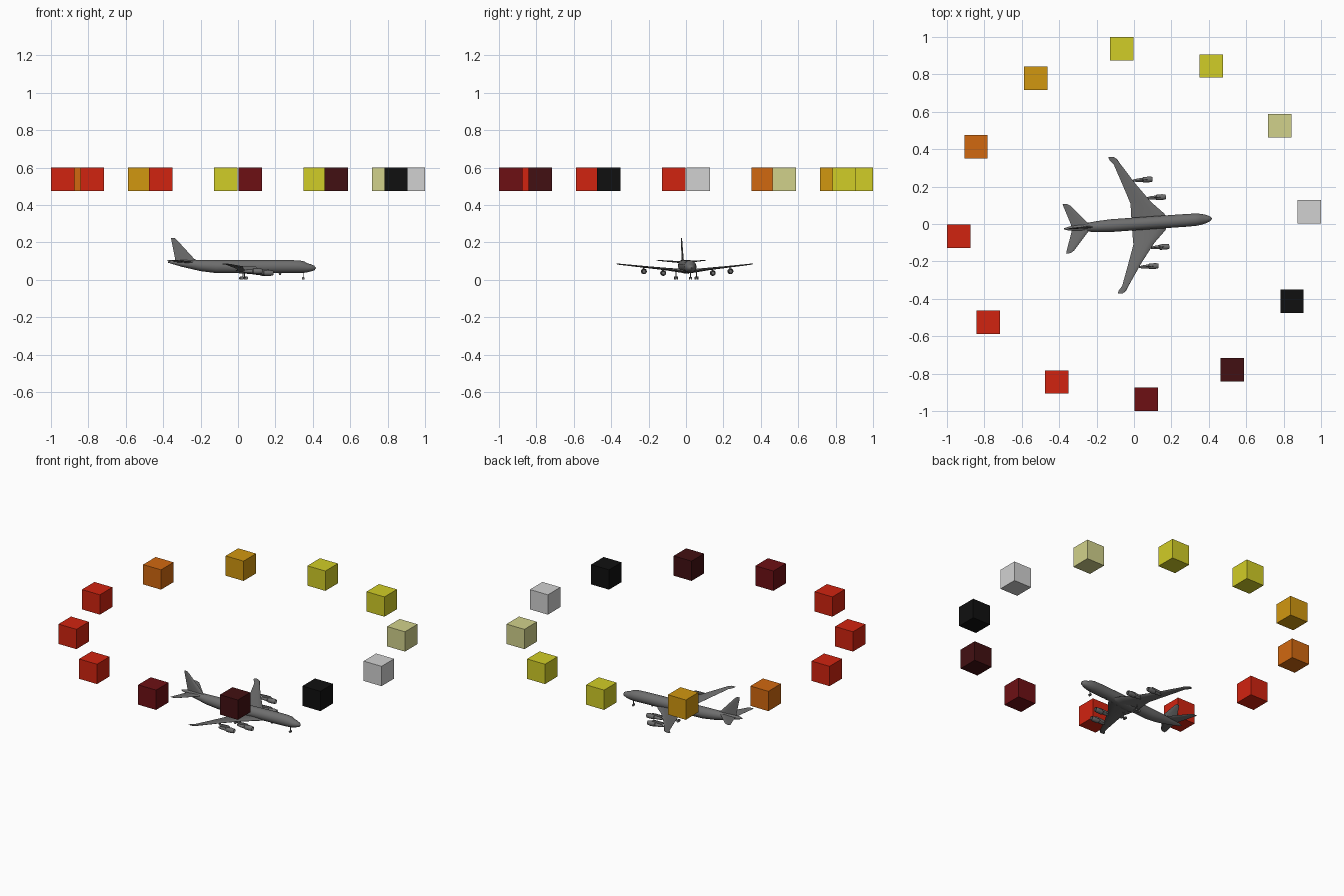
import bpy, bmesh, math
from mathutils import Matrix, Vector

default = bpy.data.objects.get("Cube")
if default:
    bpy.data.objects.remove(default)

HEADING = math.radians(4)


def material(name, r, g, b):
    m = bpy.data.materials.new(name)
    m.use_nodes = True
    m.diffuse_color = (r, g, b, 1)
    m.node_tree.nodes["Principled BSDF"].inputs["Base Color"].default_value = (r, g, b, 1)
    return m


white = material("white", .64, .64, .64)
pale = material("pale yellow", .64, .64, .26)
yellow = material("yellow", .64, .61, .02)
amber = material("amber", .64, .31, .005)
orange = material("orange", .64, .14, .005)
red = material("red", .64, .017, .005)
dark_red = material("dark red", .155, .005, .007)
maroon = material("maroon", .055, .005, .006)
black = material("black", .005, .005, .005)
grey = material("aircraft grey", .155, .155, .155)


def finish(name, bm, mat, turn=HEADING, angle=35):
    bmesh.ops.recalc_face_normals(bm, faces=bm.faces)
    mesh = bpy.data.meshes.new(name)
    bm.to_mesh(mesh)
    bm.free()
    mesh.materials.append(mat)
    ob = bpy.data.objects.new(name, mesh)
    bpy.context.collection.objects.link(ob)
    ob.rotation_euler.z = turn
    if angle:
        bpy.ops.object.select_all(action="DESELECT")
        ob.select_set(True)
        bpy.context.view_layer.objects.active = ob
        bpy.ops.object.shade_smooth_by_angle(angle=math.radians(angle))
    return ob


def loft(bm, rings):
    """Skin a row of point rings and cap both ends."""
    rows = [[bm.verts.new(p) for p in ring] for ring in rings]
    n = len(rows[0])
    for a, b in zip(rows, rows[1:]):
        for i in range(n):
            j = (i + 1) % n
            bm.faces.new((a[i], a[j], b[j], b[i]))
    bm.faces.new(rows[0])
    bm.faces.new(rows[-1])


def oval(x, y, z, ry, rz, n=20):
    turns = [2 * math.pi * i / n for i in range(n)]
    return [(x, y + ry * math.cos(t), z + rz * math.sin(t)) for t in turns]


# Chord position and half thickness around an aerofoil
FOIL = [(0, 0), (.06, .6), (.3, 1), (.65, .6), (1, .04),
        (1, -.04), (.65, -.6), (.3, -1), (.06, -.6)]


def foil(lead, trail, span, height, half, upright=False):
    ring = []
    for c, t in FOIL:
        x = lead + (trail - lead) * c
        ring.append((x, t * half, height) if upright else (x, span, height + t * half))
    return ring


def cylinder(bm, centre, radius, length, axis, sides=12):
    turn = Vector((0, 0, 1)).rotation_difference(Vector(axis)).to_matrix().to_4x4()
    bmesh.ops.create_cone(bm, cap_ends=True, segments=sides, radius1=radius, radius2=radius,
                          depth=length, matrix=Matrix.Translation(centre) @ turn)


# Ring of coloured cubes
ring_colours = [white, pale, yellow, yellow, amber, orange,
                red, red, red, dark_red, maroon, black]
for i, mat in enumerate(ring_colours):
    a = HEADING + i * math.tau / 12
    bm = bmesh.new()
    bmesh.ops.create_cube(bm, size=.125, matrix=Matrix.Translation(
        (.94 * math.cos(a), .94 * math.sin(a), .5375)))
    finish(f"colour_cube_{i + 1}", bm, mat, 0, 0)

# Fuselage: station, top, bottom, half width
stations = [(.417, .065, .060, .003), (.409, .075, .050, .012), (.39, .083, .044, .021),
            (.372, .088, .040, .026), (.355, .098, .037, .030), (.33, .103, .036, .033),
            (.28, .105, .036, .034), (-.12, .105, .036, .034), (-.2, .105, .046, .029),
            (-.3, .105, .069, .018), (-.355, .103, .085, .009), (-.375, .098, .091, .003)]
bm = bmesh.new()
loft(bm, [oval(x, 0, (t + b) / 2, w, (t - b) / 2) for x, t, b, w in stations])
finish("fuselage", bm, grey)

# Belly fairing where the wings join
bm = bmesh.new()
loft(bm, [oval(x, 0, .046, w, h) for x, w, h in
          [(.19, .008, .003), (.15, .029, .011), (.02, .031, .013), (-.06, .008, .003)]])
finish("belly_fairing", bm, grey)

# Tail fin
bm = bmesh.new()
loft(bm, [foil(-.2, -.335, 0, .095, .006, True), foil(-.235, -.337, 0, .112, .006, True),
          foil(-.325, -.357, 0, .21, .003, True), foil(-.339, -.359, 0, .222, .0015, True)])
finish("tail_fin", bm, grey)

for side, s in (("left", 1), ("right", -1)):
    # Swept main wing
    bm = bmesh.new()
    loft(bm, [foil(.18, -.012, s * .015, .046, .011), foil(.165, -.012, s * .045, .049, .010),
              foil(.1, -.011, s * .11, .057, .007), foil(.022, -.047, s * .215, .068, .005),
              foil(-.05, -.086, s * .325, .08, .0035), foil(-.066, -.108, s * .352, .083, .003),
              foil(-.085, -.112, s * .366, .085, .0015)])
    finish(side + "_wing", bm, grey)

    # Tailplane
    bm = bmesh.new()
    loft(bm, [foil(-.225, -.335, s * .004, .094, .005), foil(-.245, -.337, s * .022, .095, .005),
              foil(-.33, -.37, s * .12, .103, .0025), foil(-.35, -.373, s * .132, .104, .001)])
    finish(side + "_tailplane", bm, grey)

    # Engines with a hollow intake, and the pylons that hold them
    for place, front, y, z, top in (("inner", .18, .133, .036, .058),
                                    ("outer", .115, .232, .045, .07)):
        bm = bmesh.new()
        loft(bm, [oval(front + d, s * y, z, r, r, 16) for d, r in
                  [(-.012, .009), (0, .0115), (-.004, .0135), (-.02, .0155), (-.05, .0145),
                   (-.054, .011), (-.085, .0085), (-.105, .004)]])
        finish(f"{side}_{place}_engine", bm, grey)
        bm = bmesh.new()
        loft(bm, [foil(front - .02, front - .1, s * y, z + .006, .002),
                  foil(front - .02, front - .1, s * y, z + .007, .002)])
        for v in bm.verts:
            across = (v.co.z - z - .006) / .002
            v.co.y += .0022 * across
        bm.clear()
        low, high = z + .006, top
        loft(bm, [[(x, s * y + t * .0025, low) for x, t in pairs] for pairs in
                  [[(front + (-.015 - .08 * c), t) for c, t in FOIL]]]
             + [[(front - .035 - .075 * c, s * y + t * .0025, high) for c, t in FOIL]])
        finish(f"{side}_{place}_pylon", bm, grey)

    # Main landing gear: leg, beam and four wheels
    bm = bmesh.new()
    cylinder(bm, (.03, s * .055, .027), .003, .04, (0, 0, 1), 8)
    cylinder(bm, (.03, s * .055, .008), .002, .026, (1, 0, 0), 8)
    for dx in (-.012, .012):
        for dy in (-.006, .006):
            cylinder(bm, (.03 + dx, s * .055 + dy, .0085), .0085, .006, (0, 1, 0))
    finish(side + "_main_gear", bm, grey)

# Nose gear with twin wheels
bm = bmesh.new()
cylinder(bm, (.35, 0, .024), .0022, .034, (0, 0, 1), 8)
for dy in (-.005, .005):
    cylinder(bm, (.35, dy, .007), .007, .005, (0, 1, 0))
finish("nose_gear", bm, grey)

# Belly aerial
bm = bmesh.new()
loft(bm, [foil(.235, .218, 0, .04, .0015, True), foil(.229, .219, 0, .026, .001, True)])
finish("belly_aerial", bm, grey)
